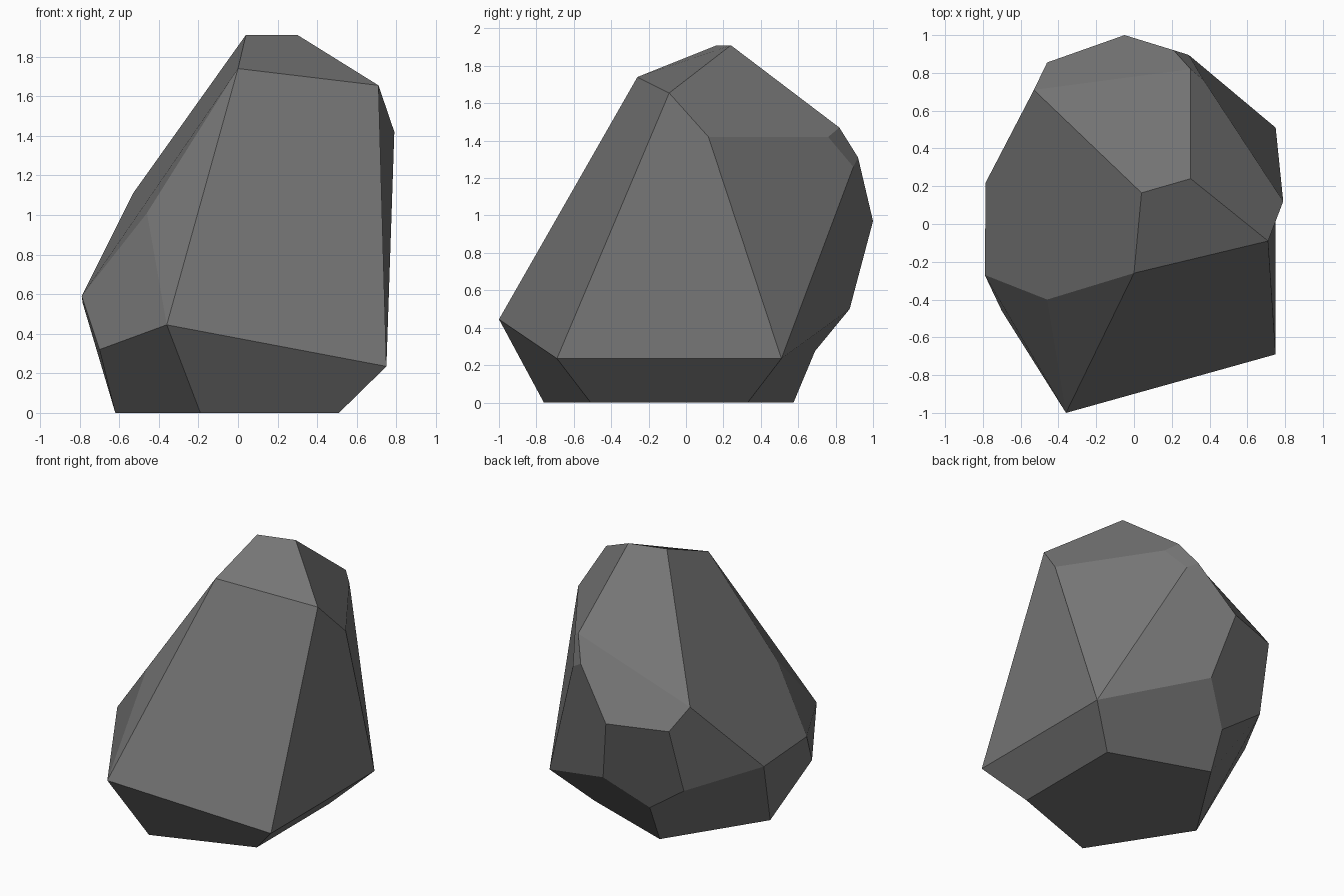
import bpy
import bmesh
from mathutils import Vector

cube = bpy.data.objects.get("Cube")
if cube:
    bpy.data.objects.remove(cube, do_unlink=True)

# One plain stone material
stone = bpy.data.materials.new("grey stone")
stone.use_nodes = True
colour = (0.18, 0.18, 0.18, 1.0)
stone.diffuse_color = colour
shader = next(n for n in stone.node_tree.nodes if n.type == "BSDF_PRINCIPLED")
shader.inputs["Base Color"].default_value = colour

# Corners of the boulder, grouped by level
corners = dict(
    # flat foot
    foot_a=(0.51, -0.51, 0), foot_b=(0.51, 0.33, 0), foot_c=(-0.19, 0.575, 0),
    foot_d=(-0.62, -0.09, 0), foot_e=(-0.19, -0.76, 0),
    # lower belly
    left_front=(0.75, -0.69, 0.235), left_back=(0.75, 0.51, 0.235),
    nose=(-0.36, -1, 0.445), right_front=(-0.70, -0.46, 0.32),
    back_low=(-0.19, 0.69, 0.275), back_hip=(0.06, 0.875, 0.5),
    back_notch=(-0.49, 0.725, 0.49),
    # widest part
    right_a=(-0.79, -0.27, 0.59), right_b=(-0.785, 0.22, 0.555),
    rear_a=(-0.05, 1, 0.97), rear_b=(-0.46, 0.855, 0.966),
    # shoulders
    chest=(-0.46, -0.40, 1.01), rear_shoulder=(-0.53, 0.71, 1.11),
    left_shoulder=(0.79, 0.12, 1.42), chip_a=(0.30, 0.82, 1.47),
    chip_b=(0.21, 0.92, 1.31), chip_c=(0.29, 0.895, 1.26), chip_d=(0.37, 0.76, 1.42),
    # crown
    crown_front=(0, -0.26, 1.74), crown_left=(0.71, -0.09, 1.655),
    peak_a=(0.04, 0.165, 1.91), peak_b=(0.30, 0.24, 1.91),
)

# Flat facets spanning those corners
facets = [
    "foot_a foot_b foot_c foot_d foot_e",
    "nose left_front crown_left crown_front",
    "crown_front crown_left peak_b peak_a",
    "crown_left left_shoulder chip_d chip_a peak_b",
    "crown_left left_front left_back left_shoulder",
    "left_shoulder left_back chip_c chip_d",
    "chip_d chip_c chip_b chip_a",
    "peak_a peak_b chip_a rear_shoulder",
    "rear_shoulder chip_a chip_b rear_a rear_b",
    "left_back back_hip rear_a chip_b chip_c",
    "rear_a back_hip back_low back_notch rear_b",
    "left_back foot_b foot_c back_low back_hip",
    "left_front foot_a foot_b left_back",
    "nose foot_e foot_a left_front",
    "nose right_front foot_d foot_e",
    "right_b back_notch back_low foot_c foot_d",
    "right_b foot_d right_front right_a",
    "rear_shoulder rear_b back_notch right_b",
    "nose chest right_a right_front",
    "nose crown_front chest",
    "peak_a rear_shoulder right_b right_a chest crown_front",
]

# Boulder
bm = bmesh.new()
verts = {name: bm.verts.new(Vector(co)) for name, co in corners.items()}
for facet in facets:
    bm.faces.new([verts[name] for name in facet.split()])
bmesh.ops.recalc_face_normals(bm, faces=bm.faces[:])
mesh = bpy.data.meshes.new("boulder")
bm.to_mesh(mesh)
bm.free()
mesh.materials.append(stone)
boulder = bpy.data.objects.new("boulder", mesh)
bpy.context.collection.objects.link(boulder)
